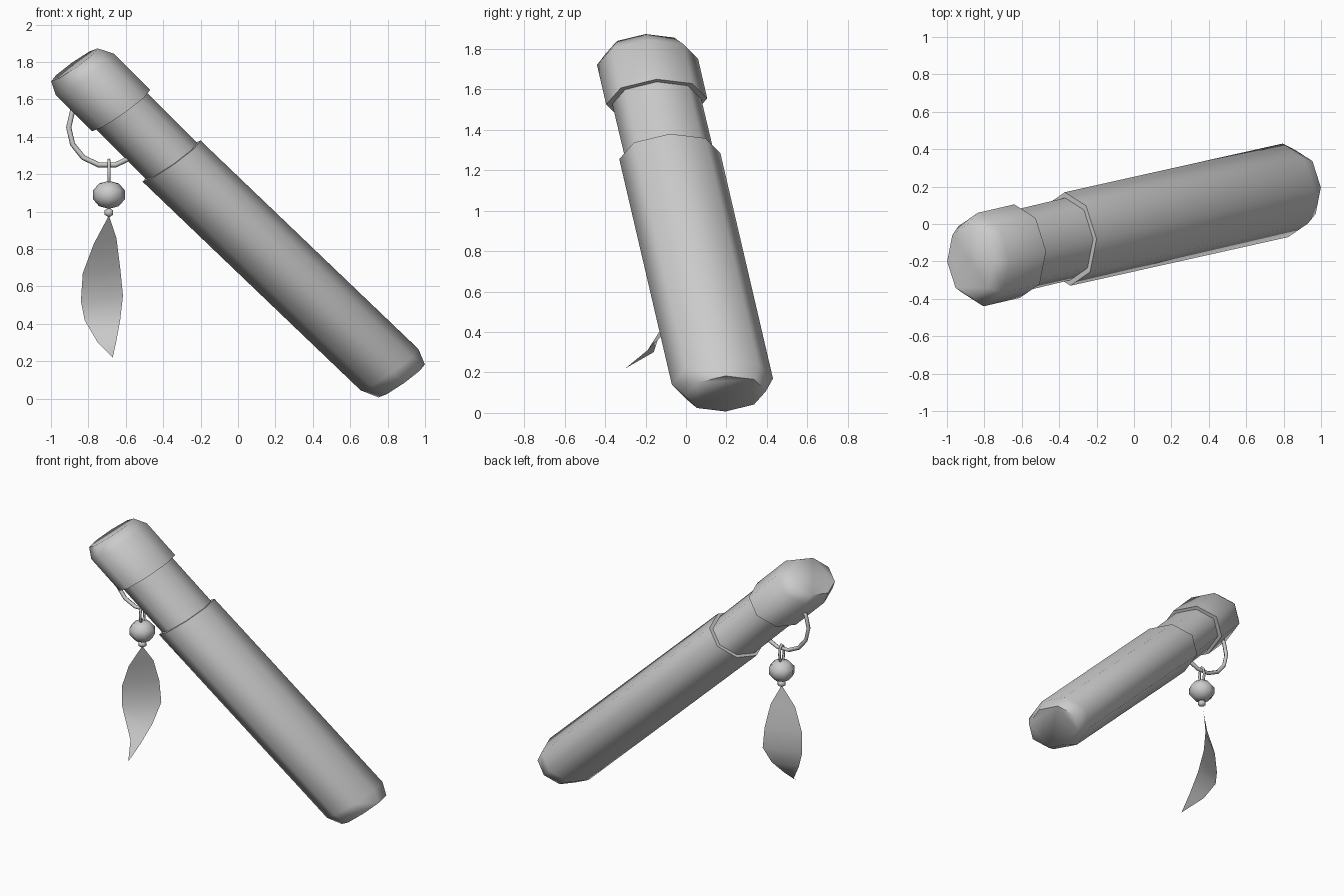
import bpy, bmesh, math
from mathutils import Vector, Matrix

if "Cube" in bpy.data.objects:
    bpy.data.objects.remove(bpy.data.objects["Cube"])

# Slightly sheared octagon axes shared by every tube section
U = Vector((0.155, 0, 0.11))
V = Vector((-0.015, 0.25, 0.015))


def finish(name, bm, angle=65):
    bmesh.ops.recalc_face_normals(bm, faces=bm.faces)
    me = bpy.data.meshes.new(name)
    bm.to_mesh(me)
    bm.free()
    ob = bpy.data.objects.new(name, me)
    bpy.context.collection.objects.link(ob)
    bpy.ops.object.select_all(action='DESELECT')
    ob.select_set(True)
    bpy.context.view_layer.objects.active = ob
    bpy.ops.object.shade_smooth_by_angle(angle=math.radians(angle))
    return ob


def tube(name, sections):
    """Loft octagons given as (centre, scale)."""
    bm = bmesh.new()
    rings = []
    for c, s in sections:
        rings.append([bm.verts.new(Vector(c) + s * (math.cos(k * math.pi / 4) * U
                                                    + math.sin(k * math.pi / 4) * V))
                      for k in range(8)])
    for a, b in zip(rings, rings[1:]):
        for k in range(8):
            j = (k + 1) % 8
            bm.faces.new((a[k], a[j], b[j], b[k]))
    bm.faces.new(rings[0])
    bm.faces.new(rings[-1])
    return finish(name, bm)


def loop(name, centre, ru, rz, axis, r, n, m):
    """Closed thin ring standing upright, wide along the given horizontal axis."""
    bm = bmesh.new()
    axis, up = Vector(axis), Vector((0, 0, 1))
    side = axis.cross(up)
    rings = []
    for i in range(n):
        t = 2 * math.pi * i / n
        out = math.cos(t) * axis + math.sin(t) * up
        p = Vector(centre) + ru * math.cos(t) * axis + rz * math.sin(t) * up
        rings.append([bm.verts.new(p + r * (math.cos(2 * math.pi * k / m) * out
                                            + math.sin(2 * math.pi * k / m) * side))
                      for k in range(m)])
    for i in range(n):
        a, b = rings[i], rings[(i + 1) % n]
        for k in range(m):
            j = (k + 1) % m
            bm.faces.new((a[k], a[j], b[j], b[k]))
    return finish(name, bm, 95)


def bead(name, centre, r, rz, seg, rows):
    bm = bmesh.new()
    bmesh.ops.create_uvsphere(bm, u_segments=seg, v_segments=rows, radius=1,
                              matrix=Matrix.Translation(centre)
                              @ Matrix.Diagonal((r, r, rz, 1)))
    return finish(name, bm)


# Main tube: body, neck and cap
tube("body", [((-0.355, -0.08, 1.27), 1), ((0.81, 0.18, 0.155), 1),
              ((0.875, 0.195, 0.095), 0.8)])
tube("neck", [((-0.66, -0.153, 1.575), 0.88), ((-0.32, -0.072, 1.235), 0.88)])
tube("cap", [((-0.625, -0.145, 1.54), 1), ((-0.82, -0.19, 1.735), 1),
             ((-0.875, -0.2, 1.785), 0.8)])

# Hanging charm
Y = -0.11
loop("ring", (-0.70, Y, 1.45), 0.205, 0.205, (1, 0, 0), 0.014, 14, 6)
loop("link", (-0.69, Y, 1.21), 0.025, 0.065, (0, 1, 0), 0.009, 8, 6)
bead("bead", (-0.69, Y, 1.09), 0.09, 0.075, 8, 5)
bead("small_bead", (-0.69, Y, 0.995), 0.03, 0.025, 6, 2 + 1)

# Feather: left and right edge points from top to tip
rows = [((-0.77, -0.15, 0.83), (-0.65, -0.04, 0.86)),
        ((-0.83, -0.14, 0.67), (-0.63, 0.0, 0.70)),
        ((-0.84, -0.13, 0.52), (-0.615, 0.0, 0.55)),
        ((-0.82, -0.12, 0.42), (-0.63, -0.08, 0.42)),
        ((-0.75, -0.16, 0.30), (-0.65, -0.19, 0.31))]
bm = bmesh.new()
top = bm.verts.new((-0.69, Y, 0.98))
tip = bm.verts.new((-0.67, -0.30, 0.22))
pts = [(bm.verts.new(a), bm.verts.new(b)) for a, b in rows]
bm.faces.new((top, pts[0][0], pts[0][1]))
for a, b in zip(pts, pts[1:]):
    bm.faces.new((a[0], b[0], b[1], a[1]))
bm.faces.new((pts[-1][0], tip, pts[-1][1]))
finish("feather", bm)
